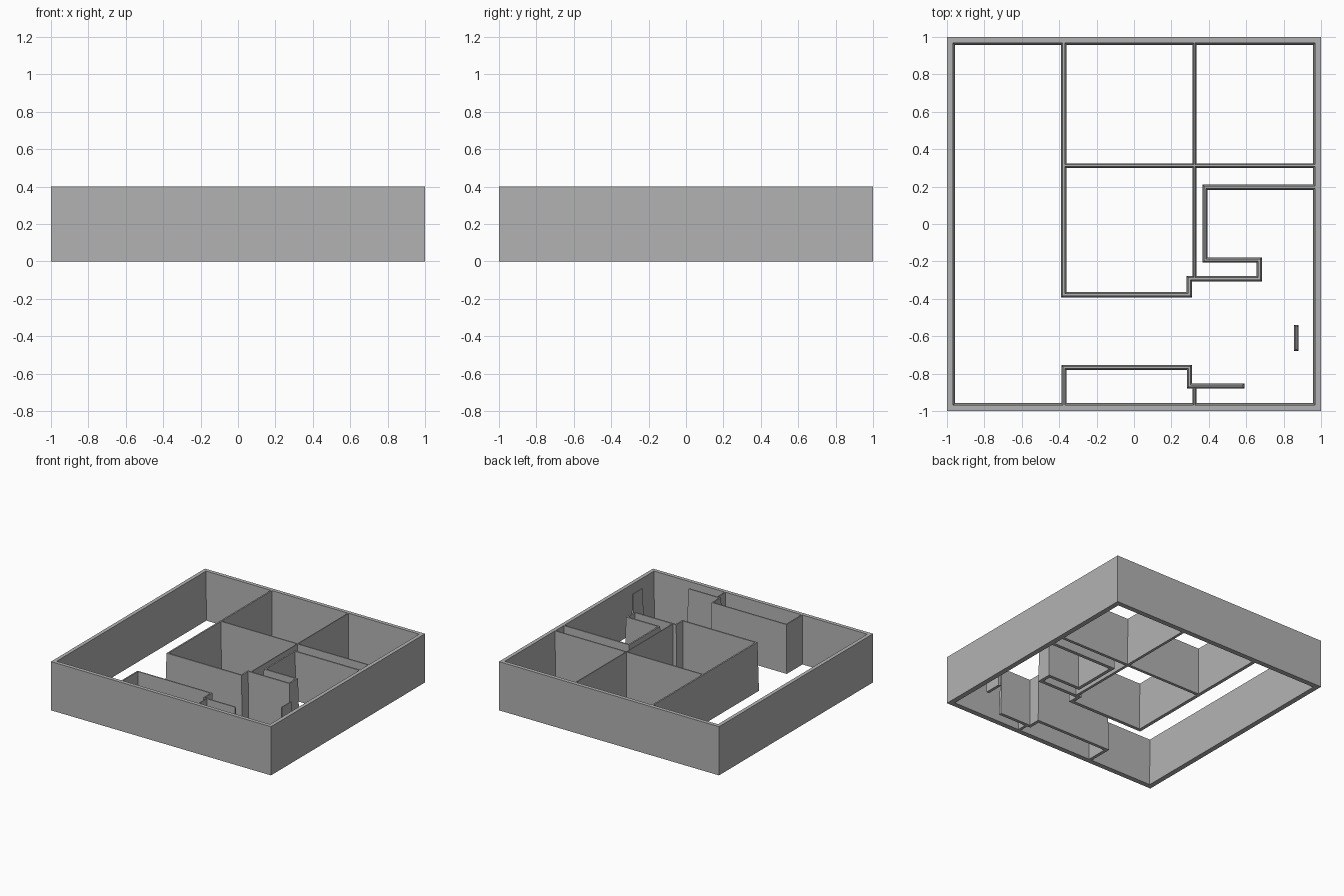
import bpy
import bmesh
from mathutils import Vector

cube = bpy.data.objects.get("Cube")
if cube:
    bpy.data.objects.remove(cube, do_unlink=True)

HEIGHT = 0.4

grey = bpy.data.materials.new("plain_grey")
grey.use_nodes = True
grey.diffuse_color = (0.45, 0.45, 0.45, 1)
grey.node_tree.nodes["Principled BSDF"].inputs["Base Color"].default_value = (0.45, 0.45, 0.45, 1)


def finish(name, bm):
    bmesh.ops.recalc_face_normals(bm, faces=bm.faces)
    mesh = bpy.data.meshes.new(name)
    bm.to_mesh(mesh)
    bm.free()
    mesh.materials.append(grey)
    bpy.context.collection.objects.link(bpy.data.objects.new(name, mesh))


def bridge(bm, rings, closed):
    """Join a series of four-point cross-sections into a solid strip."""
    pairs = list(zip(rings, rings[1:]))
    if closed:
        pairs.append((rings[-1], rings[0]))
    else:
        bm.faces.new(rings[0])
        bm.faces.new(rings[-1])
    for a, b in pairs:
        for i in range(4):
            j = (i + 1) % 4
            bm.faces.new((a[i], a[j], b[j], b[i]))


def wall(name, path, base=0.028, top=0.012):
    """Mitred wall along a path, tapering from its base to its top."""
    pts = [Vector(p) for p in path]
    bm = bmesh.new()
    rings = []
    for i, p in enumerate(pts):
        before = (p - pts[i - 1]).normalized() if i else None
        after = (pts[i + 1] - p).normalized() if i < len(pts) - 1 else None
        before, after = before or after, after or before
        n1 = Vector((-before.y, before.x))
        n2 = Vector((-after.y, after.x))
        side = (n1 + n2) / (1 + n1.dot(n2))
        # free ends lean inwards like the sides
        lean = Vector((0, 0))
        if i == 0:
            lean = after * (base - top) / 2
        elif i == len(pts) - 1:
            lean = -before * (base - top) / 2
        section = [(p + side * base / 2, 0), (p - side * base / 2, 0),
                   (p + lean - side * top / 2, HEIGHT), (p + lean + side * top / 2, HEIGHT)]
        rings.append([bm.verts.new((q.x, q.y, z)) for q, z in section])
    bridge(bm, rings, False)
    finish(name, bm)


# Square outer wall, upright outside and tapered inside
bm = bmesh.new()
profile = [(1, 0), (1, HEIGHT), (0.969, HEIGHT), (0.958, 0)]
corners = [(-1, -1), (1, -1), (1, 1), (-1, 1)]
bridge(bm, [[bm.verts.new((sx * r, sy * r, z)) for r, z in profile] for sx, sy in corners], True)
finish("outer_wall", bm)

# Long wall that winds round the rooms
wall("winding_wall", [(-0.375, 0.98), (-0.375, -0.378), (0.296, -0.378), (0.296, -0.293),
                      (0.67, -0.293), (0.67, -0.193), (0.38, -0.193), (0.38, 0.197), (0.98, 0.197)])

# Straight dividers between the rooms
wall("cross_divider", [(-0.375, 0.312), (0.98, 0.312)], 0.024, 0.01)
wall("long_divider", [(0.323, 0.98), (0.323, -0.293)], 0.022, 0.008)

# Stepped wall along the front
wall("stepped_front_wall", [(-0.375, -0.98), (-0.375, -0.767), (0.296, -0.767),
                            (0.296, -0.866), (0.59, -0.866)], 0.026, 0.01)
wall("front_stub", [(0.323, -0.866), (0.323, -0.98)], 0.022, 0.008)

# Short free-standing wall
wall("short_wall", [(0.868, -0.68), (0.868, -0.54)], 0.024, 0.008)
